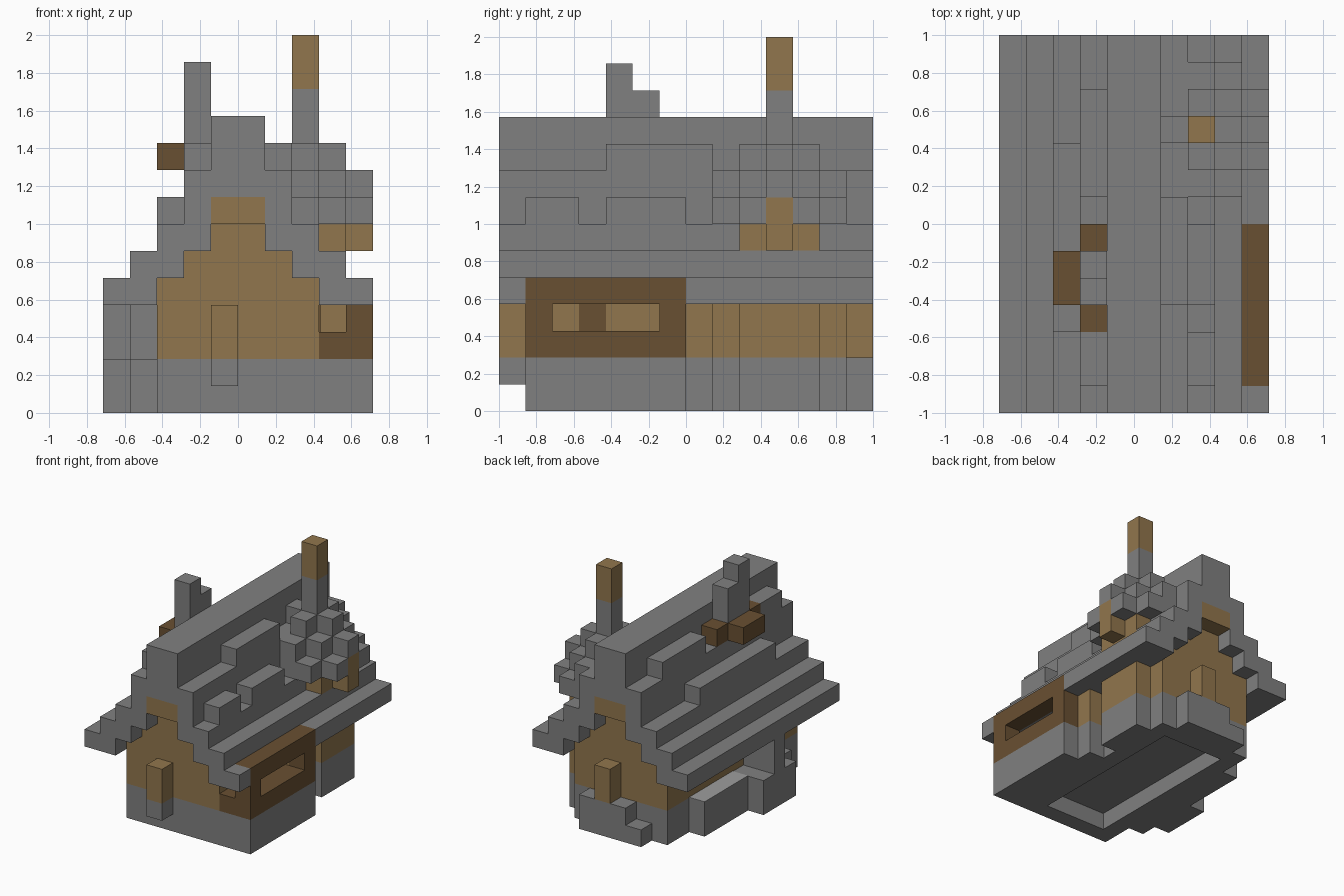
import bpy
import bmesh

UNIT = 1 / 7  # edge of one building cube

default = bpy.data.objects.get("Cube")
if default:
    bpy.data.objects.remove(default, do_unlink=True)


def make_material(name, rgb):
    mat = bpy.data.materials.new(name)
    mat.use_nodes = True
    color = (*rgb, 1)
    mat.diffuse_color = color
    mat.node_tree.nodes["Principled BSDF"].inputs["Base Color"].default_value = color
    return mat


stone = make_material("grey stone", (.216, .216, .216))
wood = make_material("light brown wood", (.283, .181, .074))
timber = make_material("dark brown timber", (.141, .08, .032))
pale = make_material("pale grey", (.34, .34, .34))


def box(x, y, z):
    """Block given by its start and end along each axis, in cubes."""
    return x, y, z


def part(name, material, *boxes):
    """Join several blocks into one named object."""
    bm = bmesh.new()
    for spans in boxes:
        verts = bmesh.ops.create_cube(bm, size=1)["verts"]
        for v in verts:
            for axis, (low, high) in enumerate(spans):
                v.co[axis] = (low if v.co[axis] < 0 else high) * UNIT
    mesh = bpy.data.meshes.new(name)
    bm.to_mesh(mesh)
    bm.free()
    mesh.materials.append(material)
    obj = bpy.data.objects.new(name, mesh)
    bpy.context.collection.objects.link(obj)
    return obj


def both_sides(x, y, z):
    """A block and its mirror image across the ridge line."""
    return [box(x, y, z), box((-x[1], -x[0]), y, z)]


# Foundation with a shallow recess underneath
part("foundation", stone,
     box(x=(-3, 3), y=(-6, 6), z=(1, 2)),
     *both_sides(x=(2, 3), y=(-6, 6), z=(0, 1)),
     box(x=(-2, 2), y=(-6, -5), z=(0, 1)),
     box(x=(-2, 2), y=(5, 6), z=(0, 1)))
part("right_foundation", stone,
     box(x=(3, 5), y=(-6, 0), z=(0, 2)),
     box(x=(3, 4), y=(0, 1), z=(0, 2)),
     box(x=(3, 4), y=(2, 5), z=(0, 2)))
part("left_foundation", stone,
     box(x=(-4, -3), y=(-4, 4), z=(0, 2)),
     box(x=(-5, -4), y=(-3, 0), z=(0, 2)))
part("left_ledge", pale, box(x=(-4, -3), y=(0, 4), z=(2, 2.03)))
part("back_steps", stone,
     box(x=(-1, 2), y=(6, 7), z=(0, 2)),
     box(x=(-2, -1), y=(6, 7), z=(0, 1)))

# Walls with stepped gables, and the beam under the ridge
part("house_walls", wood,
     box(x=(-3, 3), y=(-6, 6), z=(2, 5)),
     box(x=(-2, 2), y=(-6, 6), z=(5, 6)),
     box(x=(-1, 1), y=(-6, 6), z=(6, 7)))
part("right_wall_bays", wood,
     box(x=(3, 4), y=(0, 1), z=(2, 4)),
     box(x=(3, 4), y=(2, 5), z=(2, 4)))
part("ridge_beam", wood, box(x=(-1, 1), y=(-7, 7), z=(7, 8)))

# Doors
part("front_door", wood, box(x=(-1, 0), y=(-7, -6), z=(2, 4)))
part("front_door_step", stone, box(x=(-1, 0), y=(-7, -6), z=(1, 2)))
part("back_door", wood, box(x=(0, 1), y=(6, 7), z=(2, 4)))

# Stepped roof
length = (-7, 7)
part("roof", stone,
     box(x=(-1, 1), y=length, z=(8, 11)),
     *both_sides(x=(1, 2), y=length, z=(6, 9)),
     *both_sides(x=(2, 3), y=length, z=(5, 7)),
     *both_sides(x=(3, 4), y=length, z=(4, 6)))
part("roof_eaves", stone,
     box(x=(-5, -4), y=length, z=(4, 5)),
     box(x=(4, 5), y=(-7, -6), z=(4, 5)),
     box(x=(4, 5), y=(0, 7), z=(4, 5)))
part("roof_bumps", stone,
     box(x=(1, 2), y=(-3, 1), z=(9, 10)),
     box(x=(2, 3), y=(-6, -4), z=(7, 8)),
     box(x=(2, 3), y=(-3, 0), z=(7, 8)),
     box(x=(-2, -1), y=(1, 5), z=(9, 10)),
     box(x=(-2, -1), y=(-6, -4), z=(9, 10)),
     box(x=(-3, -2), y=(-4, 3), z=(7, 8)))

# Side room with a long window and a small front window
part("side_room", timber,
     box(x=(3, 5), y=(-6, 0), z=(2, 3)),
     box(x=(4, 5), y=(-6, 0), z=(4, 5)),
     box(x=(4, 5), y=(-6, -5), z=(3, 4)),
     box(x=(4, 5), y=(-1, 0), z=(3, 4)))
part("side_room_end", wood, box(x=(3, 4), y=(-1, 0), z=(3, 4)))
part("side_room_panel", timber, box(x=(3, 3.05), y=(-4, -3), z=(3, 4)))

# Dormer walls on the right slope
part("dormer_walls", wood,
     box(x=(3, 4), y=(2, 5), z=(5, 7)),
     box(x=(3, 5), y=(3, 4), z=(6, 8)))

# Dormer roof, dropping one cube per step outward and sideways
dormer = [box(x=(1, 2), y=(3, 4), z=(9, 10))]
for x in (2, 3, 4):
    for row in range(1, 6):
        top = min(10, 13 - x - abs(row - 3))
        bottom = top - 1 if x == 4 else 7
        if top > 7:
            dormer.append(box((x, x + 1), (row, row + 1), (bottom, top)))
part("dormer_roof", stone, *dormer)

# Tall post above the dormer
part("post_base", stone, box(x=(2, 3), y=(3, 4), z=(10, 12)))
part("post_top", wood, box(x=(2, 3), y=(3, 4), z=(12, 14)))

# Chimney on the left slope with its timber collar, and the hearth below
part("chimney", stone,
     box(x=(-2, -1), y=(-3, -2), z=(9, 13)),
     box(x=(-2, -1), y=(-2, -1), z=(9, 12)))
part("chimney_collar", timber,
     box(x=(-2, -1), y=(-1, 0), z=(9, 10)),
     box(x=(-2, -1), y=(-4, -3), z=(9, 10)),
     box(x=(-3, -2), y=(-3, -1), z=(9, 10)))
part("hearth_stack", stone,
     box(x=(-5, -4), y=(-2, -1), z=(2, 4)),
     box(x=(-4, -3), y=(-3, -1), z=(2, 4)))
